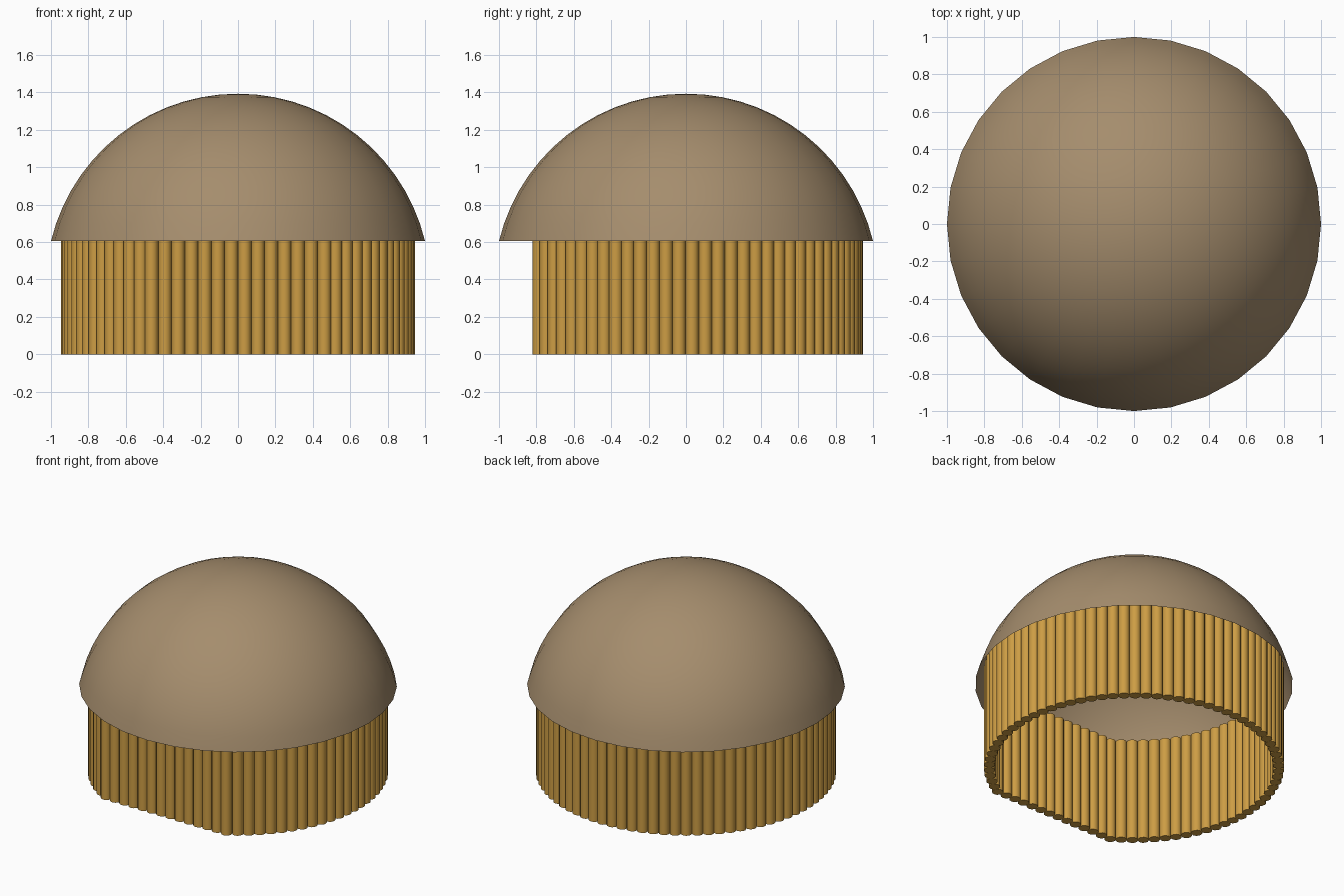
import bpy, bmesh, math
from mathutils import Matrix

if "Cube" in bpy.data.objects:
    bpy.data.objects.remove(bpy.data.objects["Cube"])

def material(name, rgb):
    m = bpy.data.materials.new(name)
    m.diffuse_color = (*rgb, 1)
    m.use_nodes = True
    m.node_tree.nodes["Principled BSDF"].inputs["Base Color"].default_value = m.diffuse_color
    return m

THATCH = material("thatch brown", (0.376, 0.266, 0.153))
WOOD = material("golden wood", (0.61, 0.337, 0.058))

def finish(bm, name, mat, angle):
    me = bpy.data.meshes.new(name)
    bm.to_mesh(me)
    bm.free()
    me.materials.append(mat)
    ob = bpy.data.objects.new(name, me)
    bpy.context.collection.objects.link(ob)
    bpy.ops.object.select_all(action='DESELECT')
    ob.select_set(True)
    bpy.context.view_layer.objects.active = ob
    bpy.ops.object.shade_smooth_by_angle(angle=math.radians(angle))
    return ob

R, POLE_R, POLE_H = 0.91, 0.036, 0.71     # pole ring, pole radius and height
HALF = math.radians(30.5)                 # half angle of the flat front

def poles(name, points):
    bm = bmesh.new()
    for x, y in points:
        bmesh.ops.create_cone(bm, cap_ends=True, segments=12, radius1=POLE_R,
                              radius2=POLE_R, depth=POLE_H,
                              matrix=Matrix.Translation((x, y, POLE_H / 2)))
    return finish(bm, name, WOOD, 40)

# Curved wall: upright poles round the back and sides
N = 68
arc = []
for i in range(N + 1):
    a = HALF + (2 * math.pi - 2 * HALF) * i / N
    arc.append((R * math.sin(a), -R * math.cos(a)))
poles("curved_pole_wall", arc)

# Flat front wall: poles along the chord between the arc's ends
M = 13
hx, fy = R * math.sin(HALF), -R * math.cos(HALF)
poles("flat_front_pole_wall", [(-hx + 2 * hx * i / M, fy) for i in range(1, M)])

# Domed roof: open spherical cap, 32 sides
RIM_Z, TOP_Z = 0.605, 1.393
h = TOP_Z - RIM_Z
SR = (1 + h * h) / (2 * h)
cz = TOP_Z - SR
theta = math.asin(1 / SR)
bm = bmesh.new()
RINGS = 14
prof = [bm.verts.new((0, SR * math.sin(theta * i / RINGS),
                      cz + SR * math.cos(theta * i / RINGS))) for i in range(RINGS + 1)]
edges = [bm.edges.new(p) for p in zip(prof, prof[1:])]
bmesh.ops.spin(bm, geom=prof + edges, cent=(0, 0, 0), axis=(0, 0, 1),
               angle=2 * math.pi, steps=32)
bmesh.ops.remove_doubles(bm, verts=bm.verts, dist=1e-4)
bmesh.ops.recalc_face_normals(bm, faces=bm.faces)
if sum(f.normal.z for f in bm.faces) < 0:
    bmesh.ops.reverse_faces(bm, faces=bm.faces)
finish(bm, "domed_roof", THATCH, 60)
